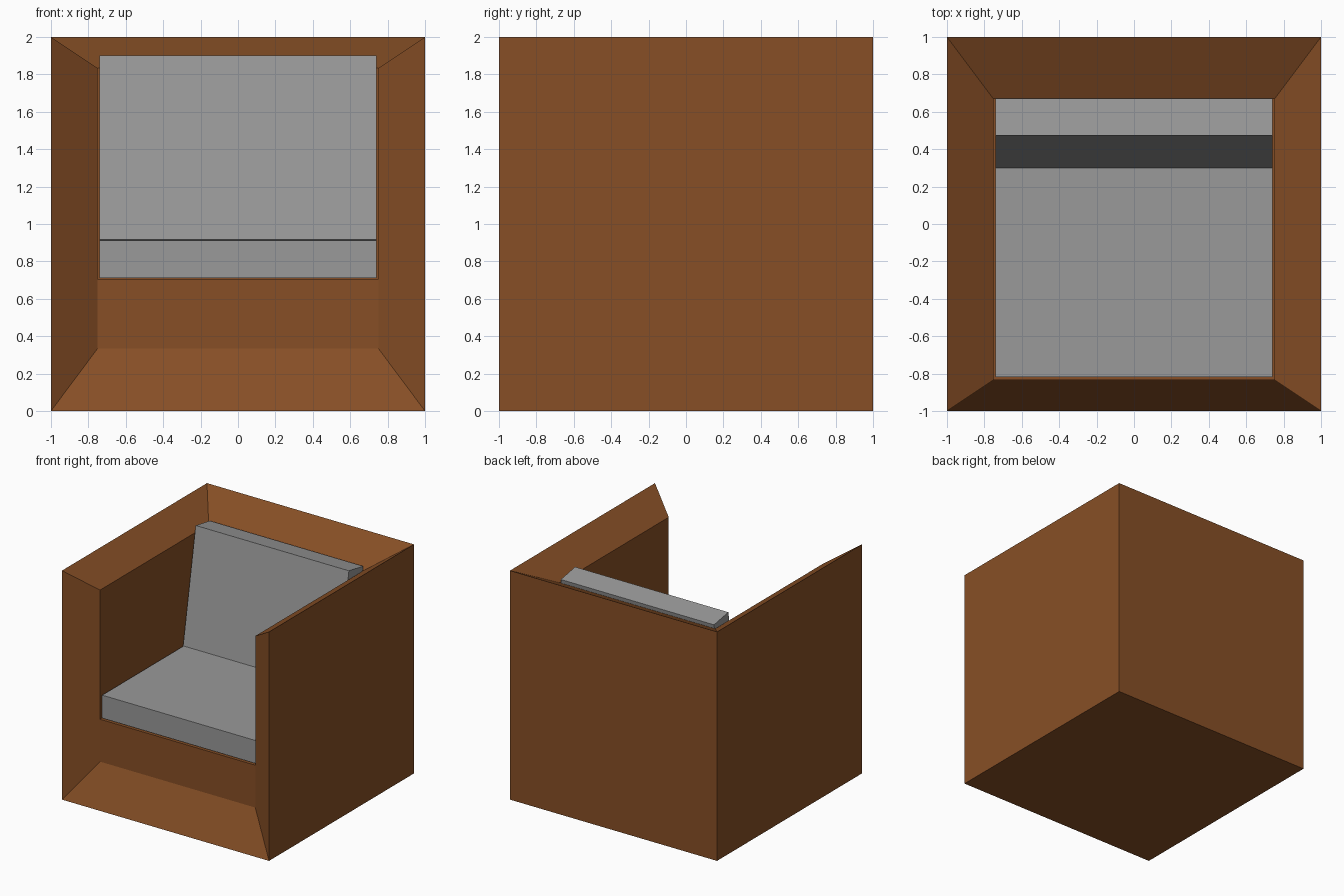
import bpy, bmesh, math
from mathutils import Matrix

if "Cube" in bpy.data.objects:
    bpy.data.objects.remove(bpy.data.objects["Cube"])


def material(name, color):
    m = bpy.data.materials.new(name)
    m.diffuse_color = (*color, 1)
    m.use_nodes = True
    m.node_tree.nodes["Principled BSDF"].inputs["Base Color"].default_value = m.diffuse_color
    return m


def finish(name, bm, mat):
    bmesh.ops.recalc_face_normals(bm, faces=bm.faces)
    me = bpy.data.meshes.new(name)
    bm.to_mesh(me)
    bm.free()
    me.materials.append(mat)
    ob = bpy.data.objects.new(name, me)
    bpy.context.collection.objects.link(ob)
    return ob


brown = material("brown leather", (0.242, 0.078, 0.019))
grey = material("grey cushion", (0.32, 0.32, 0.32))

# Chair shell: a cube whose front and top open through a sloping rim
W, F, B, T, L, SEAT = 0.75, -0.833, 0.667, 1.833, 0.335, 0.705
bm = bmesh.new()
v = bm.verts.new
outer = [v(p) for p in [(-1, -1, 0), (1, -1, 0), (1, -1, 2),
                        (1, 1, 2), (-1, 1, 2), (-1, -1, 2)]]
inner = [v(p) for p in [(-W, F, L), (W, F, L), (W, F, T),
                        (W, B, T), (-W, B, T), (-W, F, T)]]
base = [v((-1, 1, 0)), v((1, 1, 0))]
floor = [v(p) for p in [(-W, F, SEAT), (W, F, SEAT), (W, B, SEAT), (-W, B, SEAT)]]

# Sloping rim; the front posts also take in the corner of the seat floor
for i in range(6):
    j = (i + 1) % 6
    extra = {1: [floor[1]], 5: [floor[0]]}.get(i, [])
    ring = [outer[i], outer[j], inner[j]] + extra + [inner[i]]
    bm.faces.new(ring)

# Outer sides, back and bottom
bm.faces.new([outer[1], base[1], outer[3], outer[2]])
bm.faces.new([outer[0], outer[5], outer[4], base[0]])
bm.faces.new([base[0], outer[4], outer[3], base[1]])
bm.faces.new([outer[0], base[0], base[1], outer[1]])

# Front panel, seat floor, inner back and inner sides
bm.faces.new([inner[0], inner[1], floor[1], floor[0]])
bm.faces.new(floor)
bm.faces.new([floor[2], floor[3], inner[4], inner[3]])
bm.faces.new([floor[1], floor[2], inner[3], inner[2]])
bm.faces.new([floor[0], floor[3], inner[4], inner[5]])
finish("chair_shell", bm, brown)


def cushion(name, size, center, tilt=0):
    bm = bmesh.new()
    bmesh.ops.create_cube(bm, size=1, matrix=Matrix.Diagonal((*size, 1)))
    ob = finish(name, bm, grey)
    ob.location = center
    ob.rotation_euler.x = -math.radians(tilt)
    return ob


# Seat cushion and leaning back cushion
cushion("seat_cushion", (1.48, 1.48, 0.2), (0, -0.077, 0.812))
cushion("back_cushion", (1.48, 0.2, 1.0), (0, 0.485, 1.391), 10)
